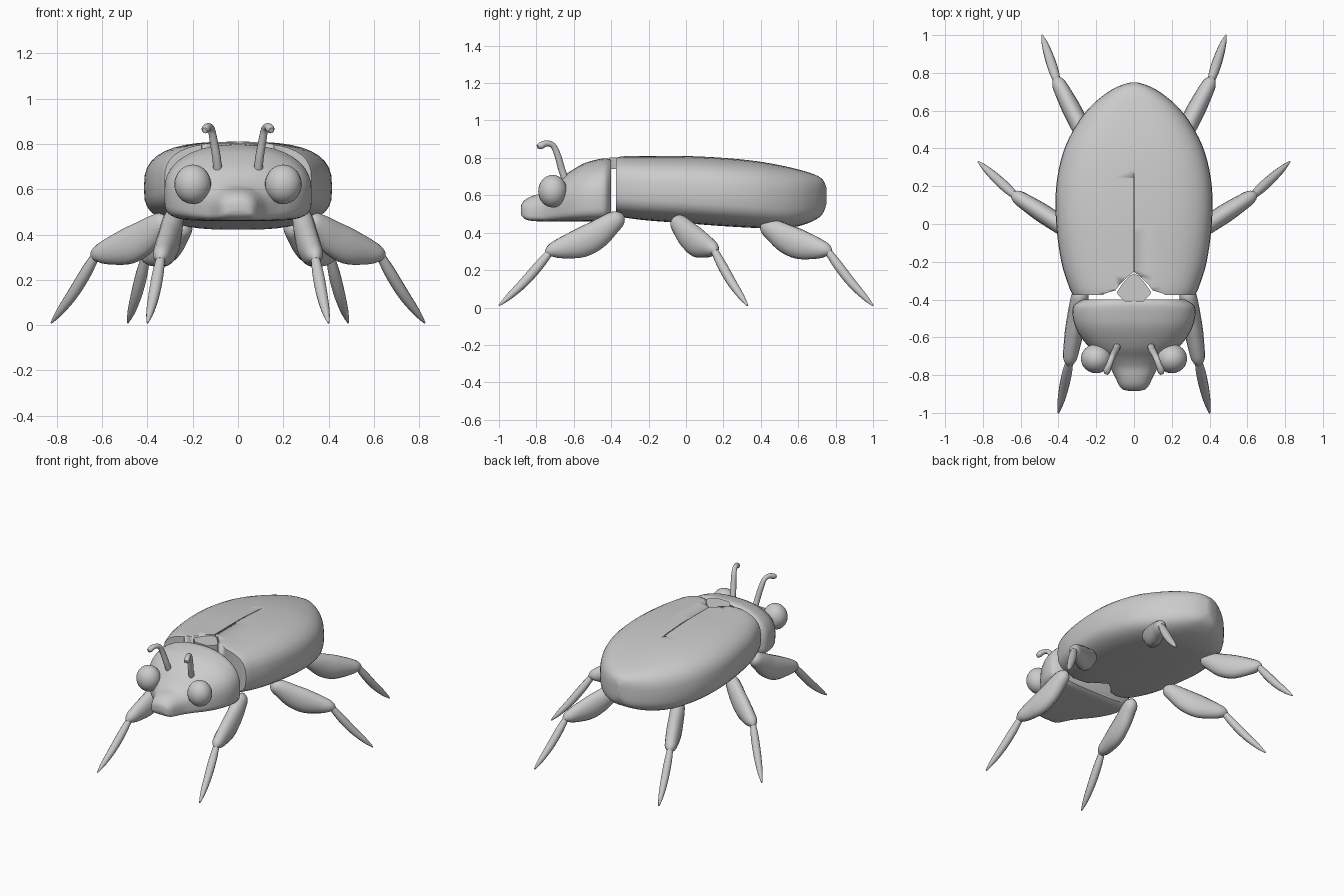
import bpy, bmesh, math
from mathutils import Vector

if "Cube" in bpy.data.objects:
    bpy.data.objects.remove(bpy.data.objects["Cube"])


def finish(bm, name, angle=40):
    bmesh.ops.recalc_face_normals(bm, faces=bm.faces)
    mesh = bpy.data.meshes.new(name)
    bm.to_mesh(mesh)
    bm.free()
    ob = bpy.data.objects.new(name, mesh)
    bpy.context.collection.objects.link(ob)
    bpy.ops.object.select_all(action='DESELECT')
    ob.select_set(True)
    bpy.context.view_layer.objects.active = ob
    bpy.ops.object.shade_smooth_by_angle(angle=math.radians(angle))
    return ob


def smooth_rows(rows, steps):
    """Catmull-Rom interpolation of rows of numbers."""
    out = []
    for i in range(len(rows) - 1):
        p = [rows[max(i - 1, 0)], rows[i], rows[i + 1], rows[min(i + 2, len(rows) - 1)]]
        for s in range(steps):
            t = s / steps
            out.append([0.5 * (2 * b + (c - a) * t + (2 * a - 5 * b + 4 * c - d) * t * t
                               + (3 * b - a - 3 * c + d) * t ** 3) for a, b, c, d in zip(*p)])
    return out + [list(rows[-1])]


def skin(rings, name, angle=40):
    bm = bmesh.new()
    vr = [[bm.verts.new(p) for p in r] for r in rings]
    n = len(vr[0])
    for a, b in zip(vr, vr[1:]):
        for i in range(n):
            bm.faces.new((a[i], a[(i + 1) % n], b[(i + 1) % n], b[i]))
    bm.faces.new(vr[0])
    bm.faces.new(vr[-1])
    return finish(bm, name, angle)


def hull(name, rows, mid, e_top, e_bot, n=40):
    """Loft along y; rows are (y, half width, top z, bottom z)."""
    rings = []
    for y, w, zt, zb in smooth_rows(rows, 4):
        zm = zb + mid * (zt - zb)
        ring = []
        for i in range(n):
            a = 2 * math.pi * i / n
            c, s = math.cos(a), math.sin(a)
            e = 2 / (e_top if s >= 0 else e_bot)
            h = zt - zm if s >= 0 else zm - zb
            ring.append((w * math.copysign(abs(c) ** e, c), y,
                         zm + h * math.copysign(abs(s) ** e, s)))
        rings.append(ring)
    return skin(rings, name)


def tube(name, rows, n=14, steps=4):
    """Sweep an ellipse; rows are (x, y, z, side radius, upright radius)."""
    rows = smooth_rows(rows, steps)
    pts = [Vector(r[:3]) for r in rows]
    flat = pts[-1] - pts[0]
    side = Vector((flat.y, -flat.x, 0)).normalized()
    rings = []
    for i, r in enumerate(rows):
        tan = (pts[min(i + 1, len(pts) - 1)] - pts[max(i - 1, 0)]).normalized()
        up = side.cross(tan).normalized()
        rings.append([pts[i] + side * r[3] * math.cos(2 * math.pi * k / n)
                      + up * r[4] * math.sin(2 * math.pi * k / n) for k in range(n)])
    return skin(rings, name)


def prism(name, half_outline, z0, z1):
    """Upright slab from a right-hand outline mirrored over x = 0."""
    outline = half_outline + [(-x, y) for x, y in reversed(half_outline) if x > 0]
    return skin([[(x, y, z) for x, y in outline] for z in (z0, z1)], name)


def carve(ob, cutter):
    cutter.hide_render = True
    m = ob.modifiers.new("carve", 'BOOLEAN')
    m.operation, m.object, m.solver = 'DIFFERENCE', cutter, 'EXACT'
    bpy.context.view_layer.objects.active = ob
    bpy.ops.object.modifier_apply(modifier=m.name)
    bpy.data.objects.remove(cutter)


# Wing-case body
body = hull("wing_cases", [
    (-0.375, 0.325, 0.805, 0.49), (-0.33, 0.345, 0.81, 0.48), (-0.2, 0.385, 0.81, 0.465),
    (0.0, 0.412, 0.81, 0.45), (0.2, 0.412, 0.80, 0.435), (0.38, 0.375, 0.782, 0.425),
    (0.52, 0.308, 0.757, 0.422), (0.62, 0.232, 0.733, 0.44), (0.69, 0.15, 0.71, 0.468),
    (0.73, 0.08, 0.685, 0.50), (0.75, 0.015, 0.645, 0.55)], 0.45, 2.9, 3.2)
# Notch around the shield and seam between the wing cases
carve(body, prism("notch_cutter", [(0, -0.253), (0.03, -0.275), (0.075, -0.32), (0.10, -0.352),
                                   (0.16, -0.37), (0.20, -0.5)], 0.3, 1.0))
carve(body, prism("seam_cutter", [(0, 0.25), (0.003, 0.24), (0.003, -0.3)], 0.785, 1.0))

# Small shield between the wing cases
prism("shield", [(0, -0.262), (0.025, -0.275), (0.06, -0.315), (0.09, -0.36), (0.085, -0.375),
                 (0.05, -0.41)], 0.74, 0.802)

# Head with snout
hull("head", [
    (-0.40, 0.27, 0.79, 0.475), (-0.43, 0.318, 0.798, 0.462), (-0.48, 0.325, 0.79, 0.46),
    (-0.54, 0.312, 0.773, 0.46), (-0.60, 0.28, 0.74, 0.46), (-0.66, 0.23, 0.698, 0.46),
    (-0.71, 0.175, 0.65, 0.46), (-0.76, 0.128, 0.615, 0.46), (-0.81, 0.10, 0.60, 0.462),
    (-0.85, 0.082, 0.583, 0.468), (-0.875, 0.06, 0.56, 0.485), (-0.883, 0.03, 0.54, 0.505)],
    0.4, 2.3, 5)

# Leg layouts: hip, knee, tip
LEGS = {
    "front": ((0.285, -0.375, 0.475), (0.343, -0.735, 0.29), (0.40, -1.0, 0.01)),
    "middle": ((0.335, -0.04, 0.455), (0.635, 0.155, 0.30), (0.825, 0.33, 0.01)),
    "rear": ((0.245, 0.44, 0.435), (0.41, 0.765, 0.295), (0.487, 1.0, 0.01)),
}
# Thigh profile: fraction along, drop fraction, side radius, upright radius
THIGH = [(-0.1, -0.12, 0.012, 0.015), (-0.04, -0.02, 0.04, 0.045), (0.1, 0.18, 0.048, 0.062),
         (0.3, 0.48, 0.05, 0.078), (0.52, 0.70, 0.05, 0.08), (0.76, 0.83, 0.044, 0.062),
         (0.94, 0.92, 0.036, 0.04), (1.02, 1.03, 0.015, 0.018)]

for sign, label in ((-1, "left"), (1, "right")):
    m = Vector((sign, 1, 1))
    for pos, pts in LEGS.items():
        hip, knee, tip = [Vector(p) * m for p in pts]
        d = knee - hip
        tube(f"{pos}_thigh_{label}", [
            (hip.x + d.x * t, hip.y + d.y * t, hip.z + d.z * f, a, b) for t, f, a, b in THIGH])
        e = tip - knee
        tube(f"{pos}_shin_{label}", [
            (knee.x + e.x * t, knee.y + e.y * t, knee.z + e.z * f, r, r)
            for t, f, r in ((-0.06, -0.06, 0.018), (0.2, 0.24, 0.026), (0.5, 0.56, 0.025),
                            (0.8, 0.83, 0.017), (1, 1, 0.004))], n=12)

    # Eye
    bm = bmesh.new()
    bmesh.ops.create_uvsphere(bm, u_segments=24, v_segments=16, radius=1)
    bmesh.ops.scale(bm, vec=(0.081, 0.077, 0.087), verts=bm.verts)
    bmesh.ops.translate(bm, vec=(0.2 * sign, -0.713, 0.622), verts=bm.verts)
    finish(bm, f"eye_{label}")

    # Antenna
    tube(f"antenna_{label}", [
        (x * sign, y, z, r, r) for x, y, z, r in (
            (0.088, -0.64, 0.67, 0.02), (0.095, -0.665, 0.74, 0.019), (0.107, -0.685, 0.81, 0.018),
            (0.118, -0.71, 0.865, 0.016), (0.131, -0.745, 0.877, 0.016),
            (0.143, -0.775, 0.866, 0.019), (0.147, -0.793, 0.86, 0.012))], n=12)
